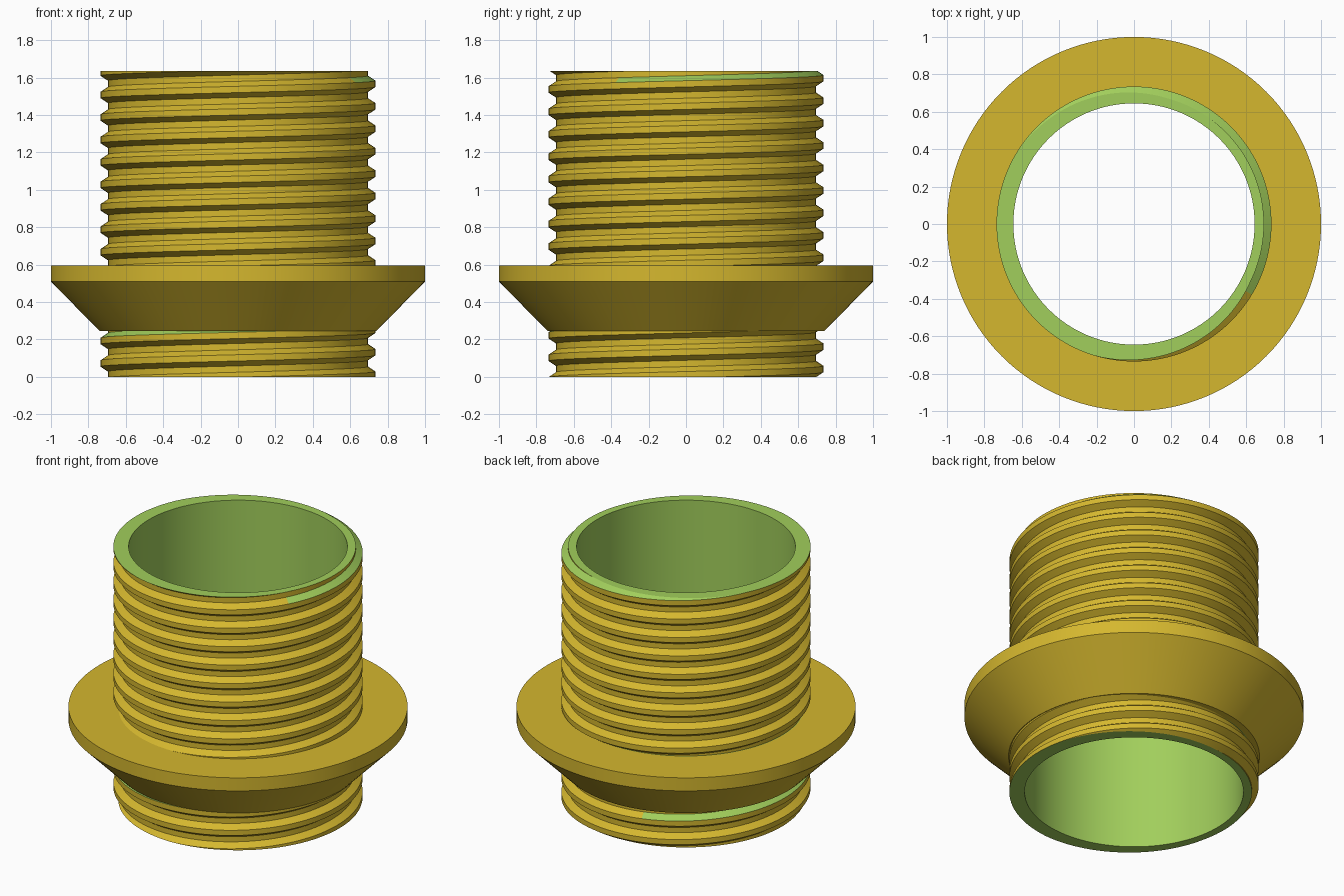
import bpy, bmesh, math

if "Cube" in bpy.data.objects:
    bpy.data.objects.remove(bpy.data.objects["Cube"])

N = 128            # segments around
PITCH = 0.12
R_ROOT, R_CREST, R_BORE = 0.695, 0.735, 0.645
# one thread period: (fraction of pitch, radius)
PROFILE = [(-0.14, R_CREST), (0.14, R_CREST), (0.36, R_ROOT), (0.64, R_ROOT)]


def material(name, rgb):
    m = bpy.data.materials.new(name)
    m.diffuse_color = (*[(c / 255) ** 2.2 for c in rgb], 1)
    m.use_nodes = True
    m.node_tree.nodes["Principled BSDF"].inputs["Base Color"].default_value = m.diffuse_color
    return m


GOLD = material("gold", (212, 182, 50))
GREEN = material("green", (160, 205, 92))


def finish(bm, name):
    bmesh.ops.remove_doubles(bm, verts=bm.verts, dist=1e-5)
    bmesh.ops.dissolve_degenerate(bm, edges=bm.edges, dist=1e-5)
    bmesh.ops.recalc_face_normals(bm, faces=bm.faces)
    mesh = bpy.data.meshes.new(name)
    bm.to_mesh(mesh)
    bm.free()
    ob = bpy.data.objects.new(name, mesh)
    bpy.context.collection.objects.link(ob)
    mesh.materials.append(GOLD)
    mesh.materials.append(GREEN)
    bpy.context.view_layer.objects.active = ob
    ob.select_set(True)
    bpy.ops.object.shade_smooth_by_angle(angle=math.radians(25))
    ob.select_set(False)
    return ob


def radius(t):
    """Thread radius at phase t (in turns)."""
    t = abs((t + 0.5) % 1 - 0.5)
    k = min(max((t - 0.14) / 0.22, 0), 1)
    return R_CREST + (R_ROOT - R_CREST) * k


def thread(name, z0, z1, phase):
    """Right-handed threaded tube with a plain bore."""
    bm = bmesh.new()
    turns = int((z1 - z0) / PITCH) + 4
    cols = []
    for k in range(N + 1):
        a = 2 * math.pi * k / N
        pts = [(R_BORE, z0)]
        for n in range(-2, turns):
            for f, _ in PROFILE:
                z = min(max(z0 + PITCH * (n + f + phase + k / N), z0), z1)
                pts.append((radius((z - z0) / PITCH - phase - k / N), z))
        pts.append((R_BORE, z1))
        cols.append([bm.verts.new((r * math.cos(a), r * math.sin(a), z)) for r, z in pts])
    last = len(cols[0]) - 1
    for c, d in zip(cols, cols[1:]):
        for i in range(last + 1):
            j = (i + 1) % (last + 1)
            bm.faces.new((c[i], d[i], d[j], c[j]))
    bmesh.ops.remove_doubles(bm, verts=bm.verts, dist=1e-5)
    bmesh.ops.dissolve_degenerate(bm, edges=bm.edges, dist=1e-5)
    bmesh.ops.recalc_face_normals(bm, faces=bm.faces)
    # green bore, end rims and the open flank of the last turn
    for f in bm.faces:
        c = f.calc_center_median()
        r = math.hypot(c.x, c.y)
        end = abs(f.normal.z) > 0.99
        top_flank = 0.2 < f.normal.z < 0.99 and max(v.co.z for v in f.verts) > z1 - 0.035
        f.material_index = int(r < R_BORE + 0.005 or end or top_flank)
    return finish(bm, name)


def lathe(name, profile):
    """Closed ring turned from a profile of (radius, height)."""
    bm = bmesh.new()
    rings = [[bm.verts.new((r * math.cos(2 * math.pi * k / N), r * math.sin(2 * math.pi * k / N), z))
              for k in range(N)] for r, z in profile]
    for a, b in zip(rings, rings[1:] + rings[:1]):
        for k in range(N):
            m = (k + 1) % N
            bm.faces.new((a[k], a[m], b[m], b[k]))
    return finish(bm, name)


# flange with conical underside, and the green bore passing through it
lathe("flange", [(0.70, 0.245), (0.74, 0.245), (1.0, 0.51), (1.0, 0.595), (0.70, 0.595)])
core = lathe("flange_bore", [(R_BORE, 0.245), (0.70, 0.245), (0.70, 0.595), (R_BORE, 0.595)])
for p in core.data.polygons:
    p.material_index = 1

# threaded ends
thread("lower_thread", 0.0, 0.245, 0.1)
thread("upper_thread", 0.595, 1.635, 0.1)
